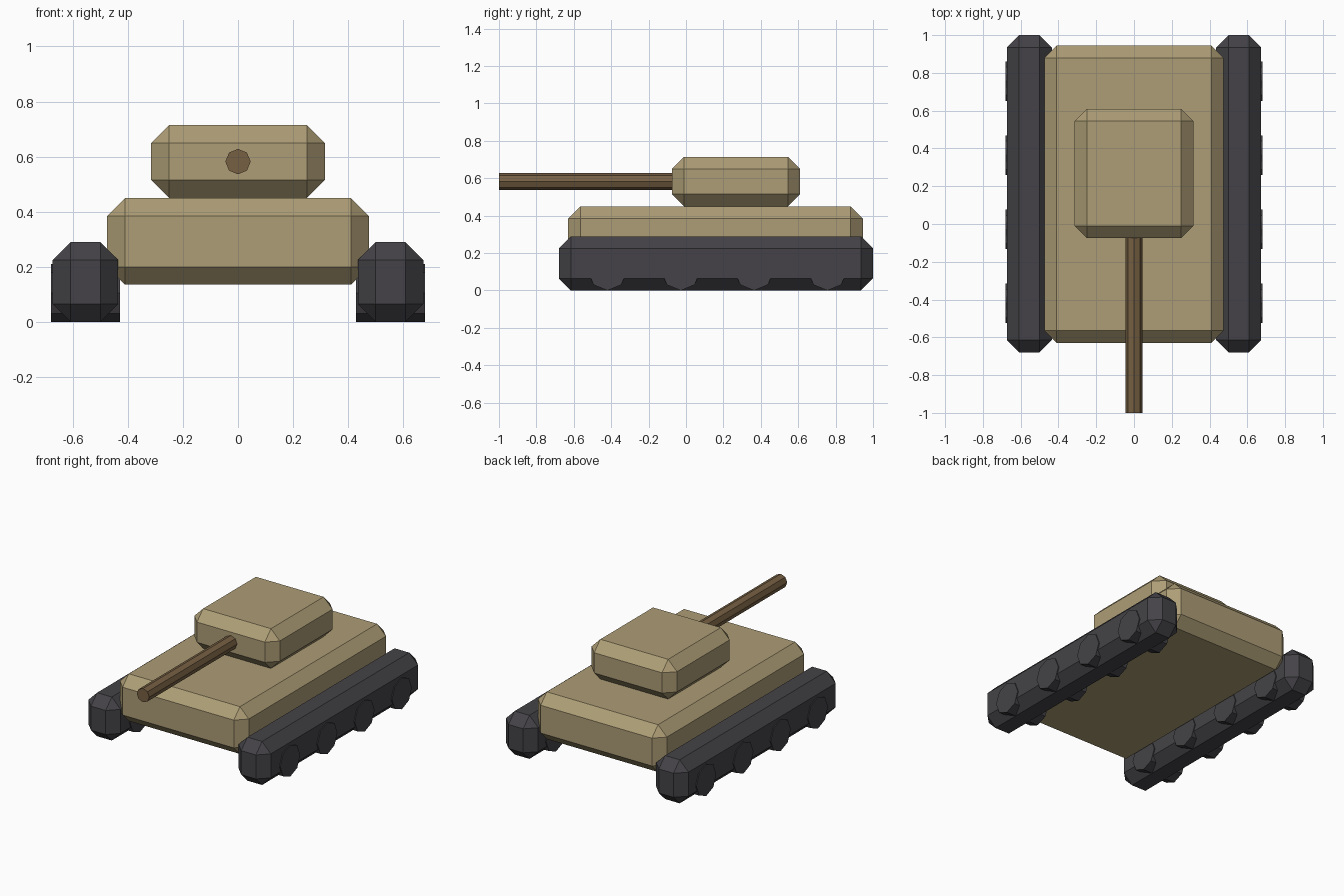
import bpy
import math

cube = bpy.data.objects.get("Cube")
if cube:
    bpy.data.objects.remove(cube, do_unlink=True)


def material(name, color):
    mat = bpy.data.materials.new(name)
    mat.use_nodes = True
    mat.diffuse_color = color
    mat.node_tree.nodes["Principled BSDF"].inputs["Base Color"].default_value = color
    return mat


tan = material("tan_armour", (0.42, 0.34, 0.18, 1))
charcoal = material("charcoal_track", (0.058, 0.055, 0.063, 1))
brown = material("brown_barrel", (0.18, 0.115, 0.055, 1))

BEVEL = 0.065


def chamfered_box(name, low, high, mat):
    """Box between two corners with single-segment chamfered edges."""
    centre = [(a + b) / 2 for a, b in zip(low, high)]
    bpy.ops.mesh.primitive_cube_add(size=1, location=centre)
    obj = bpy.context.object
    obj.name = name
    obj.scale = [b - a for a, b in zip(low, high)]
    bpy.ops.object.transform_apply(location=False, rotation=False, scale=True)
    bevel = obj.modifiers.new("chamfer", "BEVEL")
    bevel.width = BEVEL
    bevel.segments = 1
    obj.data.materials.append(mat)
    return obj


def octagon_rod(name, radius, length, centre, rotation, mat):
    bpy.ops.mesh.primitive_cylinder_add(vertices=8, radius=radius, depth=length,
                                        location=centre, rotation=rotation)
    obj = bpy.context.object
    obj.name = name
    obj.data.materials.append(mat)
    return obj


# Body and turret
chamfered_box("hull", (-0.475, -0.63, 0.135), (0.475, 0.945, 0.45), tan)
chamfered_box("turret", (-0.315, -0.075, 0.45), (0.315, 0.61, 0.715), tan)

# Gun barrel, starting inside the turret
octagon_rod("gun_barrel", 0.046, 1.0, (0, -0.5, 0.582),
            (math.pi / 2, 0, 0), brown)

# Tracks with four road wheels each
for side, sign in (("left", 1), ("right", -1)):
    x = sign * 0.554
    chamfered_box(side + "_track", (x - 0.119, -0.68, 0), (x + 0.119, 1.0, 0.29), charcoal)
    for i in range(4):
        octagon_rod(f"{side}_wheel_{i + 1}", 0.105, 0.25, (x, -0.42 + i * 0.392, 0.105),
                    (0, math.pi / 2, 0), charcoal)
